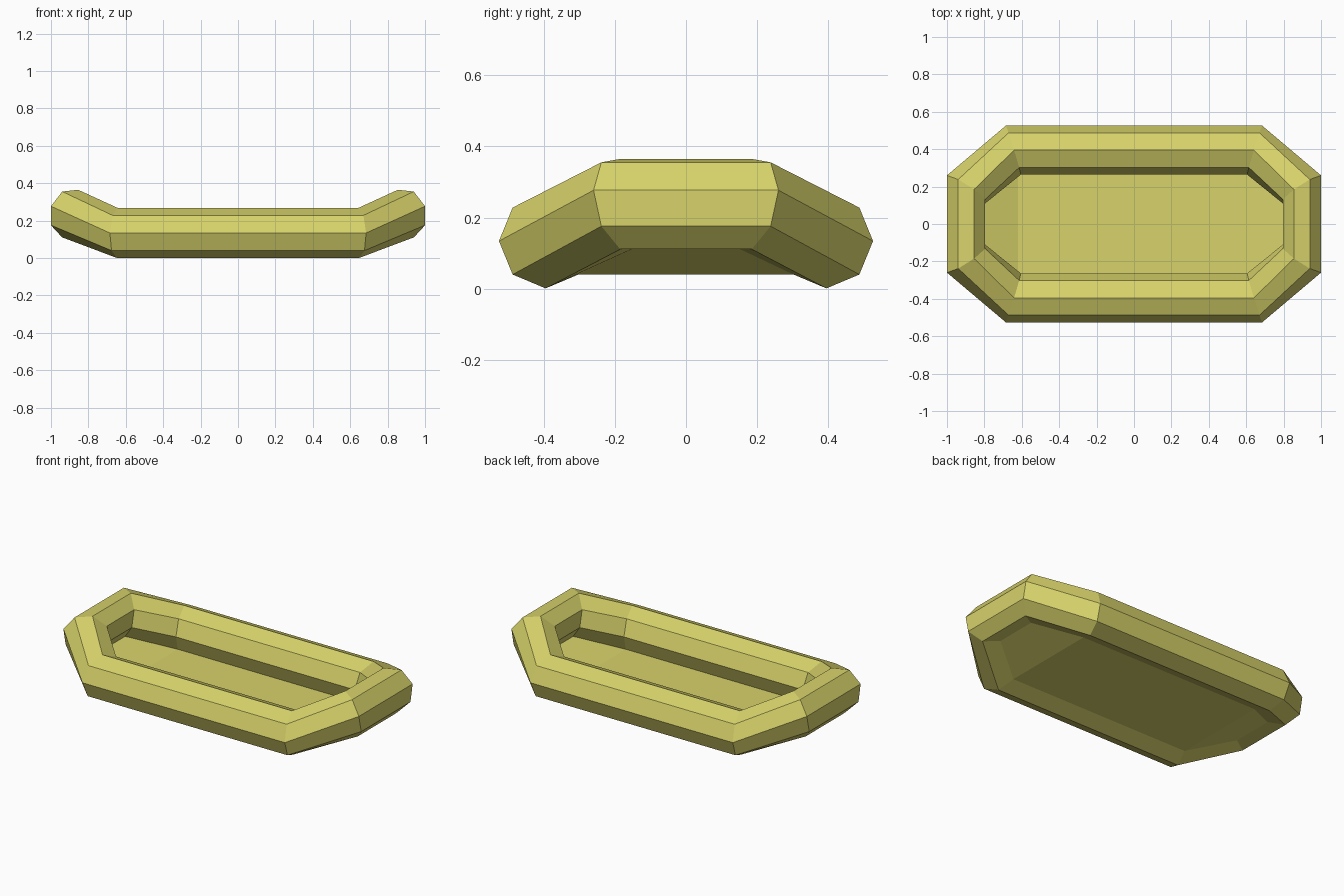
import bpy, bmesh, math
from mathutils import Vector

if "Cube" in bpy.data.objects:
    bpy.data.objects.remove(bpy.data.objects["Cube"])

mat = bpy.data.materials.new("pale yellow rubber")
mat.diffuse_color = (0.68, 0.645, 0.145, 1)
mat.use_nodes = True
mat.node_tree.nodes["Principled BSDF"].inputs["Base Color"].default_value = mat.diffuse_color

SIDES = 8
# Joint rings of one quarter: centre, outward axis, upward axis
SIDE = (Vector((0.645, 0.395, 0.134)), Vector((0.040, 0.131, 0)), Vector((-0.004, 0, 0.133)))
END = (Vector((0.898, 0.185, 0.238)), Vector((0.102, 0.075, 0.039)), Vector((-0.043, 0, 0.127)))


def ring_point(joint, i):
    centre, out, up = joint
    a = 2 * math.pi * i / SIDES
    return centre + out * math.cos(a) + up * math.sin(a)


def mirrored(p, sx, sy):
    return (p.x * sx, p.y * sy, p.z)


def make_object(name, bm):
    mesh = bpy.data.meshes.new(name)
    bm.to_mesh(mesh)
    bm.free()
    mesh.materials.append(mat)
    obj = bpy.data.objects.new(name, mesh)
    bpy.context.collection.objects.link(obj)
    return obj


# Joints in order around the boat
LOOP = [(SIDE, 1, 1), (END, 1, 1), (END, 1, -1), (SIDE, 1, -1),
        (SIDE, -1, -1), (END, -1, -1), (END, -1, 1), (SIDE, -1, 1)]

# Inflated tube with upturned ends
bm = bmesh.new()
rings = [[bm.verts.new(mirrored(ring_point(j, i), sx, sy)) for i in range(SIDES)]
         for j, sx, sy in LOOP]
for r, ring in enumerate(rings):
    nxt = rings[(r + 1) % len(rings)]
    for i in range(SIDES):
        k = (i + 1) % SIDES
        bm.faces.new((ring[i], nxt[i], nxt[k], ring[k]))
bmesh.ops.recalc_face_normals(bm, faces=bm.faces)
make_object("tube", bm)

# Floor sheet joined to the lower inner edge, bent up at both ends
bm = bmesh.new()
v = [bm.verts.new(mirrored(ring_point(j, 5), sx, sy)) for j, sx, sy in LOOP]
for quad in ((0, 3, 4, 7), (0, 1, 2, 3), (4, 5, 6, 7)):
    face = bm.faces.new([v[i] for i in quad])
    face.normal_update()
    if face.normal.z < 0:
        face.normal_flip()
make_object("floor", bm)
